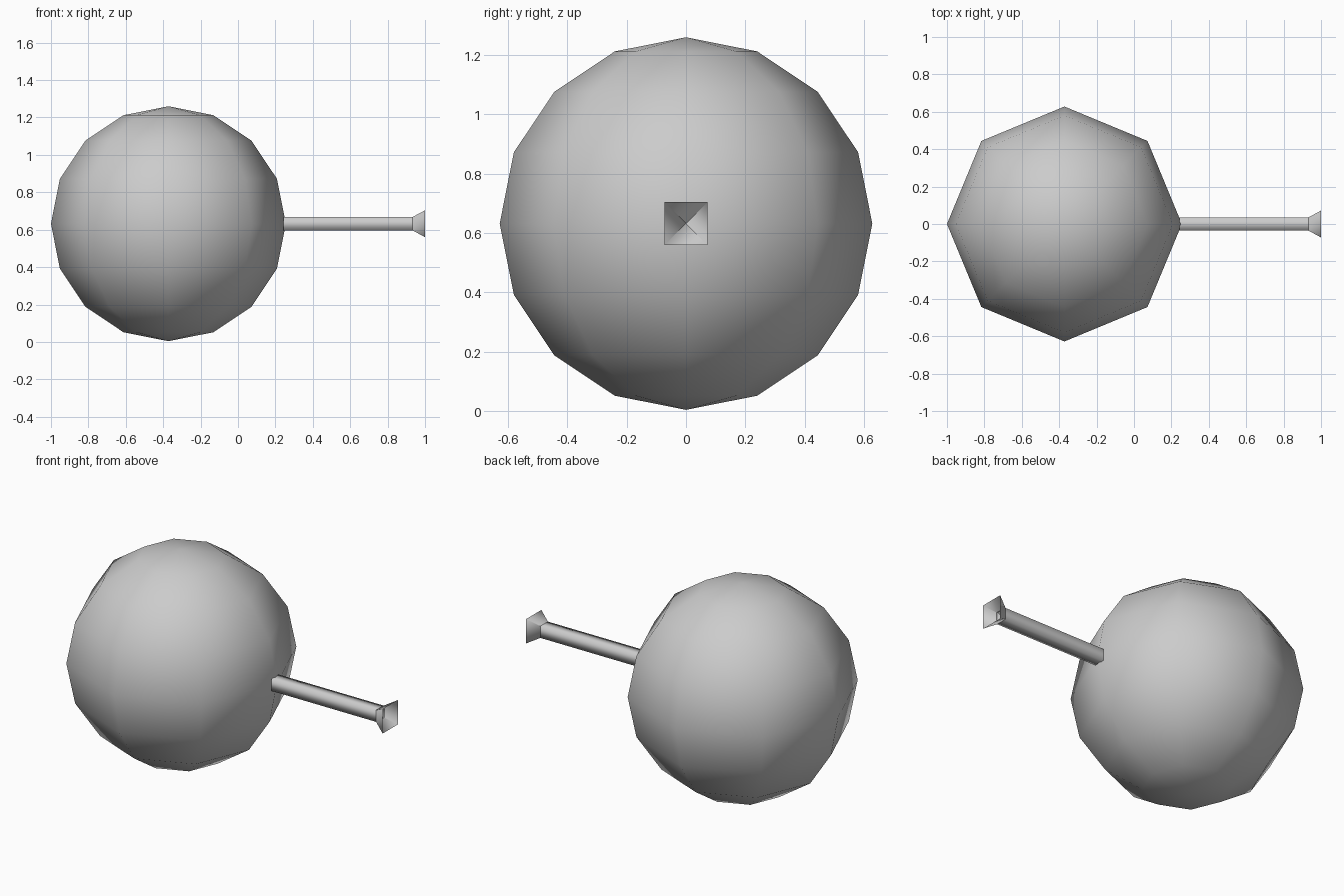
import bpy, bmesh

if "Cube" in bpy.data.objects:
    bpy.data.objects.remove(bpy.data.objects["Cube"])

CENTRE_Z = 0.632


def finish(name, bm):
    """Turn a bmesh into a smooth-shaded object."""
    for f in bm.faces:
        f.smooth = True
    mesh = bpy.data.meshes.new(name)
    bm.to_mesh(mesh)
    bm.free()
    obj = bpy.data.objects.new(name, mesh)
    bpy.context.collection.objects.link(obj)
    return obj


def square_tube(name, sections):
    """Open four-sided tube along x through (x, half width) sections."""
    bm = bmesh.new()
    corners = ((-1, -1), (1, -1), (1, 1), (-1, 1))
    loops = [[bm.verts.new((x, h * y, CENTRE_Z + h * z)) for y, z in corners]
             for x, h in sections]
    for a, b in zip(loops, loops[1:]):
        for i in range(4):
            j = (i + 1) % 4
            bm.faces.new((a[i], a[j], b[j], b[i]))
    return finish(name, bm)


# Large low-poly ball
bm = bmesh.new()
bmesh.ops.create_uvsphere(bm, u_segments=8, v_segments=8, radius=0.628)
ball = finish("ball", bm)
ball.location = (-0.372, 0, CENTRE_Z)

# Thin square stem touching the ball
square_tube("stem", [(0.243, 0.035), (0.936, 0.035)])

# Hollow four-sided cone at the stem's end
square_tube("flared_tip", [(0.868, 0.0005), (1.0, 0.072)])
